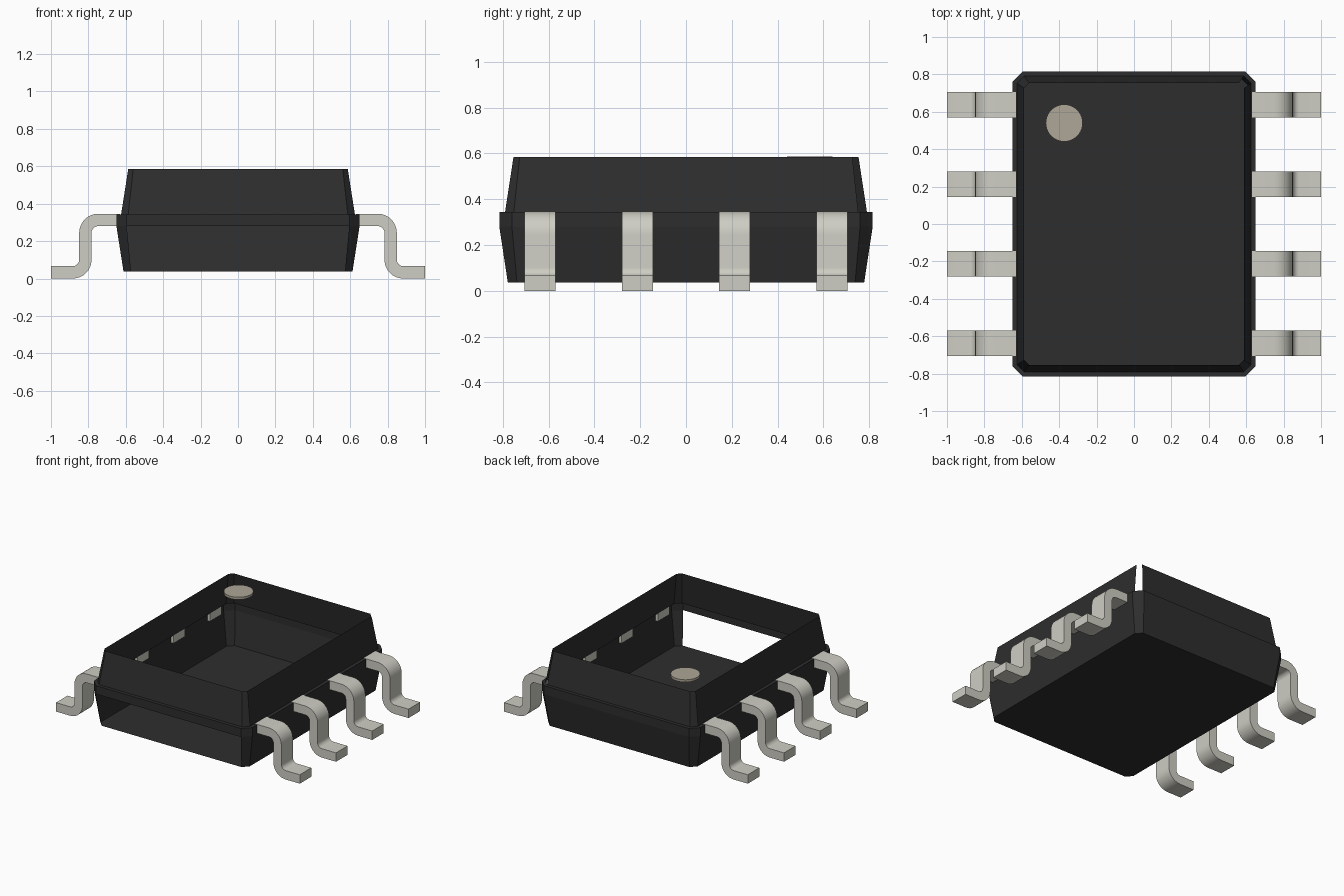
import bpy
import bmesh
import math

cube = bpy.data.objects.get("Cube")
if cube:
    bpy.data.objects.remove(cube, do_unlink=True)


def material(name, rgb, rough):
    m = bpy.data.materials.new(name)
    m.use_nodes = True
    m.diffuse_color = (*rgb, 1)
    node = m.node_tree.nodes["Principled BSDF"]
    node.inputs["Base Color"].default_value = (*rgb, 1)
    node.inputs["Roughness"].default_value = rough
    return m


body_mat = material("black_plastic", (0.027, 0.027, 0.027), 0.6)
pin_mat = material("grey_metal", (0.62, 0.615, 0.55), 0.5)
dot_mat = material("light_brown", (0.42, 0.385, 0.31), 0.6)


def make_object(name, bm, mat):
    mesh = bpy.data.meshes.new(name)
    bm.to_mesh(mesh)
    bm.free()
    mesh.materials.append(mat)
    ob = bpy.data.objects.new(name, mesh)
    bpy.context.collection.objects.link(ob)
    return ob


def octagon(hx, hy, c):
    """Chamfered rectangle, counter-clockwise, starting at the front edge."""
    return [(-hx + c, -hy), (hx - c, -hy), (hx, -hy + c), (hx, hy - c),
            (hx - c, hy), (-hx + c, hy), (-hx, hy - c), (-hx, -hy + c)]


# Body: open-topped shell of stacked chamfered rings (z, half x, half y, chamfer)
RINGS = [(0.037, 0.612, 0.778, 0.04), (0.28, 0.65, 0.815, 0.055),
         (0.343, 0.65, 0.815, 0.055), (0.343, 0.625, 0.79, 0.038),
         (0.585, 0.587, 0.753, 0.027)]
# Open panels as (level, side): lower front wall, upper back corner
OPEN = {(0, 0), (3, 3)}

bm = bmesh.new()
rings = [[bm.verts.new((x, y, z)) for x, y in octagon(hx, hy, c)]
         for z, hx, hy, c in RINGS]
bm.faces.new(rings[0][::-1])
for level in range(len(rings) - 1):
    low, high = rings[level], rings[level + 1]
    for i in range(8):
        j = (i + 1) % 8
        if (level, i) not in OPEN:
            bm.faces.new((low[i], low[j], high[j], high[i]))
make_object("body_shell", bm, body_mat)


# Pin: gull-wing side profile extruded across its width
def arc(cx, cz, r, a0, a1, n=8):
    return [(cx + r * math.cos(math.radians(a0 + (a1 - a0) * i / n)),
             cz + r * math.sin(math.radians(a0 + (a1 - a0) * i / n)))
            for i in range(n + 1)]


T = 0.066           # metal thickness
R = 0.035           # inner bend radius
WIDTH = 0.135
shoulder = (0.748, 0.346 - R - T)
ankle = (0.748 + 2 * R + T, R + T)
profile = ([(0.63, 0.346)] + arc(*shoulder, R + T, 90, 0)
           + arc(*ankle, R, 180, 270) + [(1.0, T), (1.0, 0.0)]
           + arc(*ankle, R + T, 270, 180) + arc(*shoulder, R, 0, 90)
           + [(0.63, 0.346 - T)])

bm = bmesh.new()
side = bm.faces.new([bm.verts.new((x, -WIDTH / 2, z)) for x, z in profile])
grown = bmesh.ops.extrude_face_region(bm, geom=[side], use_keep_orig=True)
moved = [v for v in grown["geom"] if isinstance(v, bmesh.types.BMVert)]
bmesh.ops.translate(bm, verts=moved, vec=(0, WIDTH, 0))
bmesh.ops.recalc_face_normals(bm, faces=bm.faces)
pin = make_object("pin_left_1", bm, pin_mat)
bpy.context.view_layer.objects.active = pin
pin.select_set(True)
bpy.ops.object.shade_smooth_by_angle(angle=math.radians(35))
pin.select_set(False)

# Four pins along each long side
for n, y in enumerate((-0.637, -0.212, 0.212, 0.637), 1):
    for label, turn in (("left", 0), ("right", math.pi)):
        if label == "left" and n == 1:
            ob = pin
        else:
            ob = bpy.data.objects.new(f"pin_{label}_{n}", pin.data)
            bpy.context.collection.objects.link(ob)
        ob.location = (0, y, 0)
        ob.rotation_euler = (0, 0, turn)

# Orientation dot: thin disc level with the rim
bm = bmesh.new()
bmesh.ops.create_cone(bm, cap_ends=True, segments=40, radius1=0.099,
                      radius2=0.099, depth=0.018)
dot = make_object("marker_dot", bm, dot_mat)
dot.location = (-0.373, 0.54, 0.577)
